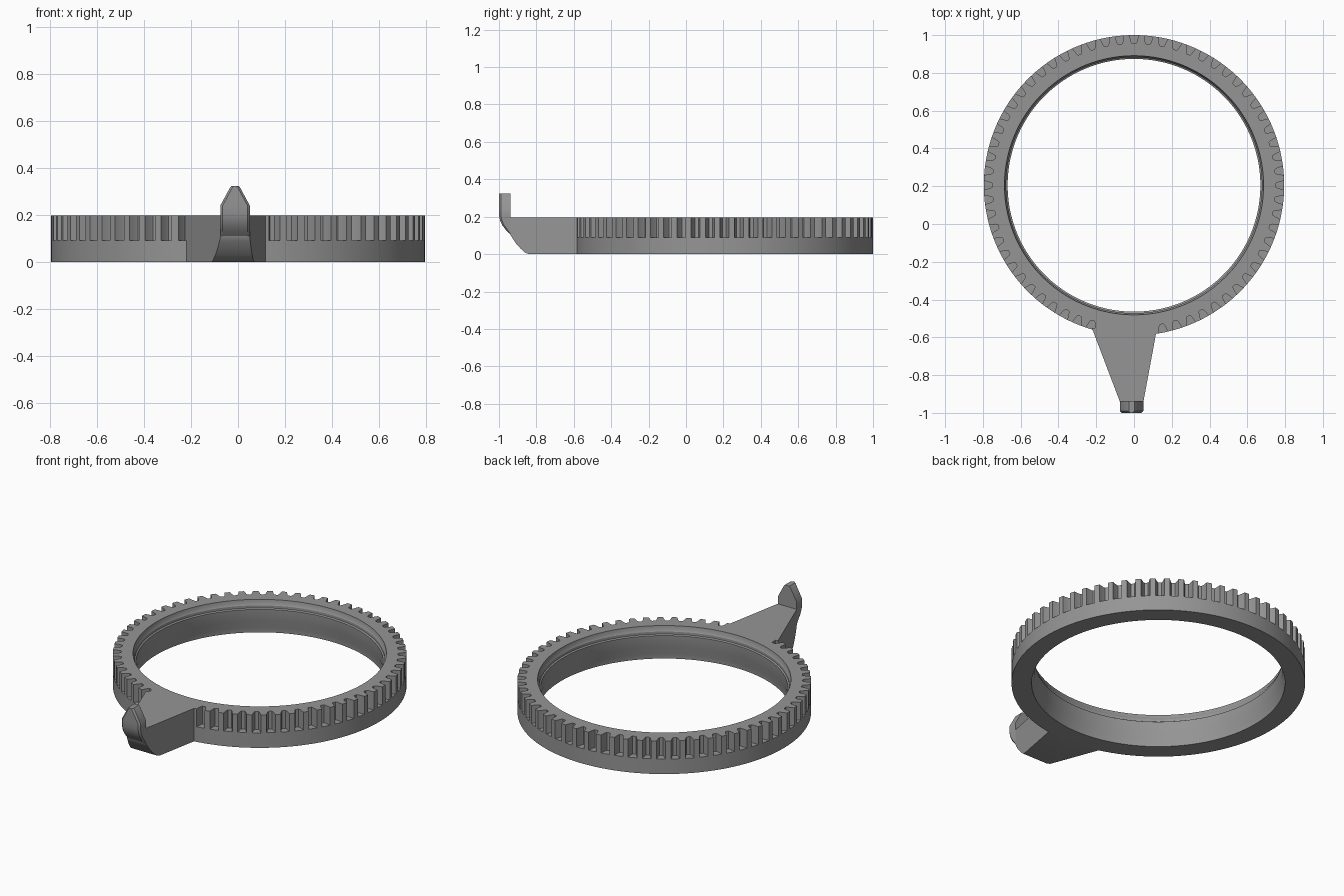
import bpy, bmesh, math

if "Cube" in bpy.data.objects:
    bpy.data.objects.remove(bpy.data.objects["Cube"])

grey = bpy.data.materials.new("mid grey")
grey.diffuse_color = (0.3, 0.3, 0.3, 1)
grey.use_nodes = True
grey.node_tree.nodes["Principled BSDF"].inputs["Base Color"].default_value = grey.diffuse_color

CY = 0.205        # ring centre along y
R_OUT = 0.795
H = 0.197
TEETH = 64


def make_object(name, loops, close_sides, cap_ends):
    """Skin consecutive point loops into a mesh object."""
    bm = bmesh.new()
    rows = [[bm.verts.new(p) for p in loop] for loop in loops]
    n = len(rows[0])
    pairs = list(zip(rows, rows[1:]))
    if close_sides:
        pairs.append((rows[-1], rows[0]))
    for a, b in pairs:
        for i in range(n):
            j = (i + 1) % n
            bm.faces.new((a[i], a[j], b[j], b[i]))
    if cap_ends:
        bm.faces.new(rows[0])
        bm.faces.new(rows[-1])
    bmesh.ops.remove_doubles(bm, verts=bm.verts, dist=0.0001)
    bmesh.ops.recalc_face_normals(bm, faces=bm.faces)
    me = bpy.data.meshes.new(name)
    bm.to_mesh(me)
    bm.free()
    me.materials.append(grey)
    ob = bpy.data.objects.new(name, me)
    bpy.context.collection.objects.link(ob)
    bpy.ops.object.select_all(action='DESELECT')
    ob.select_set(True)
    bpy.context.view_layer.objects.active = ob
    bpy.ops.object.shade_smooth_by_angle(angle=math.radians(30))
    return ob


# Toothed ring: bore profile swept round, outer radius dips at each tooth gap
bore = [(0.686, 0), (0.685, 0.03), (0.672, 0.075), (0.669, 0.145),
        (0.677, 0.15), (0.677, 0.165), (0.683, 0.175), (0.686, H)]
gap = [(-0.31, 0.795), (-0.2, 0.76), (-0.13, 0.75),
       (0.13, 0.75), (0.2, 0.76), (0.31, 0.795), (0.5, 0.795)]
columns = []
for k in range(-TEETH // 2, TEETH // 2):
    plain = -3 < k < 2                      # no gaps where the lever joins
    for offset, radius in gap:
        r = R_OUT if plain else radius
        a = (k + offset) * math.tau / TEETH - math.pi / 2
        section = bore + [(r, H), (r, 0.09), (R_OUT, 0.09), (R_OUT, 0)]
        columns.append([(s * math.cos(a), CY + s * math.sin(a), z)
                        for s, z in section])
make_object("toothed_ring", columns, True, False)


# Tapered lever arm: side profile placed on both slanting flanks
def left_x(y):
    return -0.075 - (y + 0.94) * 0.38


def right_x(y):
    return 0.05 + (y + 0.94) * 0.185


side = [(-0.55, 0), (-0.84, 0), (-0.86, 0.008), (-0.885, 0.03),
        (-0.91, 0.058), (-0.93, 0.088), (-0.942, 0.11), (-0.942, H), (-0.55, H)]
make_object("lever_arm", [[(left_x(y), y, z) for y, z in side],
                          [(right_x(y), y, z) for y, z in side]], False, True)

# Upright finger tab: curved front, pointed top, chamfered front edges
levels = [(0.11, 0.0625, -0.945), (0.13, 0.0625, -0.964), (0.155, 0.0625, -0.983),
          (0.18, 0.0625, -0.994), (0.205, 0.0625, -1.0), (0.24, 0.0625, -1.0),
          (0.315, 0.022, -1.0), (0.323, 0.015, -1.0)]
cx, back, c = -0.0125, -0.938, 0.01
tab = []
for z, w, front in levels:
    shoulder = min(front + c, back - 0.002)
    tab.append([(cx - w, back, z), (cx + w, back, z), (cx + w, shoulder, z),
                (cx + w - c, front, z), (cx - w + c, front, z), (cx - w, shoulder, z)])
make_object("finger_tab", tab, False, True)
